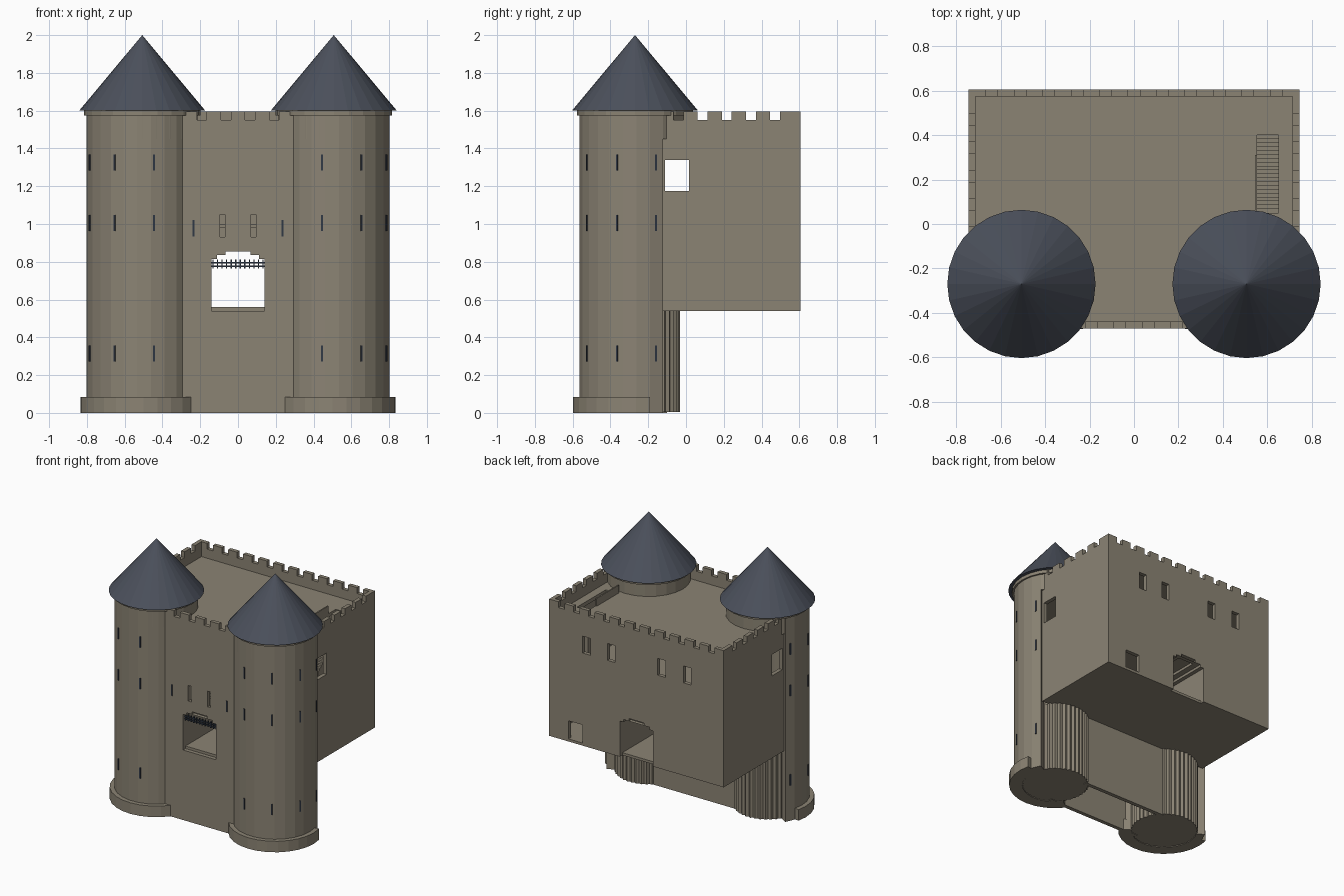
import bpy
import bmesh
from math import sin, cos, radians, pi
from mathutils import Matrix

cube = bpy.data.objects.get("Cube")
if cube:
    bpy.data.objects.remove(cube, do_unlink=True)


def material(name, rgb):
    m = bpy.data.materials.new(name)
    m.use_nodes = True
    m.diffuse_color = (*rgb, 1)
    m.node_tree.nodes["Principled BSDF"].inputs["Base Color"].default_value = (*rgb, 1)
    return m


STONE = material("warm stone", (0.26, 0.23, 0.175))
SLATE = material("blue slate", (0.07, 0.08, 0.105))
IRON = material("dark iron", (0.03, 0.04, 0.06))


def finish(name, bm, mat):
    bmesh.ops.recalc_face_normals(bm, faces=bm.faces)
    mesh = bpy.data.meshes.new(name)
    bm.to_mesh(mesh)
    bm.free()
    mesh.materials.append(mat)
    ob = bpy.data.objects.new(name, mesh)
    bpy.context.collection.objects.link(ob)
    return ob


def add_box(bm, x0, x1, y0, y1, z0, z1, turn=None):
    mat = Matrix.Translation(((x0 + x1) / 2, (y0 + y1) / 2, (z0 + z1) / 2))
    mat = mat @ Matrix.Diagonal((x1 - x0, y1 - y0, z1 - z0, 1))
    bmesh.ops.create_cube(bm, size=1, matrix=(turn @ mat) if turn else mat)


def boxes(name, items, mat=STONE):
    bm = bmesh.new()
    for item in items:
        add_box(bm, *item)
    return finish(name, bm, mat)


def prism(name, pts, z0, z1, mat=STONE):
    bm = bmesh.new()
    face = bm.faces.new([bm.verts.new((x, y, z0)) for x, y in pts])
    top = bmesh.ops.extrude_face_region(bm, geom=[face])
    verts = [v for v in top["geom"] if isinstance(v, bmesh.types.BMVert)]
    bmesh.ops.translate(bm, verts=verts, vec=(0, 0, z1 - z0))
    return finish(name, bm, mat)


def cut(ob, items):
    # Subtract a set of boxes, then drop the cutter
    cutter = boxes("cutter", items)
    cutter.hide_render = True
    mod = ob.modifiers.new("openings", "BOOLEAN")
    mod.operation = "DIFFERENCE"
    mod.solver = "EXACT"
    mod.object = cutter
    bpy.context.view_layer.objects.active = ob
    bpy.ops.object.modifier_apply(modifier=mod.name)
    bpy.data.objects.remove(cutter, do_unlink=True)


# Main dimensions
W, FRONT, BACK, T = 0.745, -0.47, 0.605, 0.03
FLOOR, ROOF, TOP = 0.54, 1.48, 1.595
TX, TY, R = 0.507, -0.27, 0.295
PITCH, GAP = 0.128, 0.026
NOTCH = (1.55, 1.7)

# Stepped gate arch: half width and top of each course
ARCH = [(0.14, 0.815), (0.11, 0.835), (0.065, 0.855)]


def gate(y0, y1):
    # Each course sits on the one below, so the boxes do not overlap
    out, z = [], FLOOR
    for w, top in ARCH:
        out.append((-w, w, y0, y1, z, top))
        z = top
    return out


# Front wall with gate, window slits and battlements
front = boxes("front_wall", [(-0.4, 0.4, FRONT, FRONT + T, 0, TOP)])
for hole in gate(FRONT - 0.1, FRONT + 0.1):
    cut(front, [hole])
cut(front, [(s * 0.083 - 0.013, s * 0.083 + 0.013, FRONT - 0.1, FRONT + 0.1, 0.93, 1.05)
            for s in (-1, 1)])
cut(front, [((i + 0.5) * PITCH - GAP, (i + 0.5) * PITCH + GAP, FRONT - 0.1, FRONT + 0.1, *NOTCH)
            for i in range(-2, 2)])

# Back wall with gate, postern, four windows and battlements
back = boxes("back_wall", [(-W, W, BACK - T, BACK, FLOOR, TOP)])
for hole in gate(BACK - 0.1, BACK + 0.1):
    cut(back, [hole])
cut(back, [(x - 0.033, x + 0.033, BACK - 0.1, BACK + 0.1, 1.255, 1.385)
           for x in (-0.435, -0.215, 0.215, 0.425)])
cut(back, [(0.46, 0.58, BACK - 0.1, BACK + 0.1, FLOOR + 0.02, 0.7)])
cut(back, [(i * PITCH - GAP, i * PITCH + GAP, BACK - 0.1, BACK + 0.1, *NOTCH)
           for i in range(-5, 6)])

# Side walls with one window each and battlements
for side, s in (("left", 1), ("right", -1)):
    xa, xb = sorted((s * W, s * (W - T)))
    wall = boxes(side + "_wall", [(xa, xb, -0.13, BACK - T, FLOOR, TOP)])
    cut(wall, [(xa - 0.1, xb + 0.1, -0.11, 0.015, 1.175, 1.34)])
    cut(wall, [(xa - 0.1, xb + 0.1, y - GAP, y + GAP, *NOTCH)
               for y in [-0.04 + i * PITCH for i in range(5)]])

# Floors, notched where the towers stand
half = [(0.42, FRONT + T), (0.42, -0.13), (W - T, -0.13), (W - T, BACK - T)]
plan = half + [(-x, y) for x, y in reversed(half)]
prism("lower_floor", plan, FLOOR, FLOOR + 0.02)
boxes("middle_floor", [(T - W, W - T, -0.1, BACK - T, 0.98, 1.0)])
roof = prism("roof_deck", plan, ROOF - 0.03, ROOF)
cut(roof, [(0.555, 0.65, 0.05, 0.4, ROOF - 0.1, ROOF + 0.1)])

# Stair going down through the deck, with a low side wall
boxes("roof_stair", [(0.555, 0.65, 0.4 - (i + 1) * 0.0175, 0.4 - i * 0.0175, 1.1, ROOF - (i + 1) * 0.016)
                     for i in range(20)])
boxes("stair_parapet", [(0.545, 0.555, 0.04, 0.31, ROOF - 0.03, 1.54)])

# Gate passage lining: side walls and stepped vault
lining = []
for s in (-1, 1):
    for (w, z1), (w2, z2) in zip(ARCH, ARCH[1:] + [(0, 0.875)]):
        xa, xb = sorted((s * w, s * w2))
        lining.append((xa, xb, FRONT + T, BACK - T, z1, z1 + 0.02))
    xa, xb = sorted((s * 0.14, s * 0.16))
    lining.append((xa, xb, FRONT + T, BACK - T, FLOOR + 0.02, 0.835))
boxes("gate_passage", lining)
boxes("rear_foundation", [(-0.36, 0.36, -0.13, -0.1, 0, FLOOR)])

# Raised portcullis
bars = [(-0.14, 0.14, -0.455, -0.445, z - 0.004, z + 0.004) for z in (0.777, 0.795)]
bars += [(x - 0.003, x + 0.003, -0.456, -0.444, 0.765, 0.812)
         for x in [-0.132 + i * 0.024 for i in range(12)]]
boxes("portcullis", bars, IRON)
boxes("wall_slits", [(s * 0.235 - 0.005, s * 0.235 + 0.005, FRONT - 0.004, FRONT + 0.004, 0.935, 1.02)
                     for s in (-1, 1)], IRON)


def arc(r, a0, a1, n, s):
    angles = [radians(a0 + (a1 - a0) * i / n) for i in range(n + 1)]
    return [(s * (TX + r * cos(a)), TY + r * sin(a)) for a in angles]


def band(name, r0, r1, a0, a1, z0, z1, s):
    return prism(name, arc(r1, a0, a1, 12, s) + arc(r0, a1, a0, 12, s), z0, z1)


def disc(r, s, n=24):
    return arc(r, 0, 360 - 360 / n, n - 1, s)


# Corner towers
for side, s in (("left", 1), ("right", -1)):
    band(side + "_tower_shell", 0.235, R, -142, 30, 0, 1.58, s)
    band(side + "_tower_plinth", 0.24, 0.328, -144, 14, 0, 0.085, s)

    # Stair core, ribbed by the ends of the steps
    ribs = [(s * (TX + r * cos(a)), TY + r * sin(a))
            for i in range(80)
            for a, r in [(i * pi / 40, 0.24 if i % 2 else 0.228)]]
    prism(side + "_tower_core", ribs, 0.004, FLOOR)

    # Drum above the deck, collar and conical roof
    prism(side + "_tower_drum", disc(R - 0.002, s), ROOF - 0.03, 1.58)
    prism(side + "_tower_collar", disc(0.308, s), 1.575, 1.602)
    bm = bmesh.new()
    bmesh.ops.create_cone(bm, cap_ends=True, segments=28, radius1=0.334, radius2=0, depth=0.4,
                          matrix=Matrix.Translation((s * TX, TY, 1.8)))
    finish(side + "_tower_roof", bm, SLATE)

    # Arrow slits around the outer face
    bm = bmesh.new()
    for angle in (-12, 30, 71, 112):
        turn = Matrix.Translation((s * TX, TY, 0)) @ Matrix.Rotation(radians(s * angle), 4, "Z")
        for z in (0.315, 1.005, 1.325):
            add_box(bm, -0.005, 0.005, -R - 0.003, -R + 0.006, z - 0.043, z + 0.043, turn)
    finish(side + "_tower_slits", bm, IRON)
